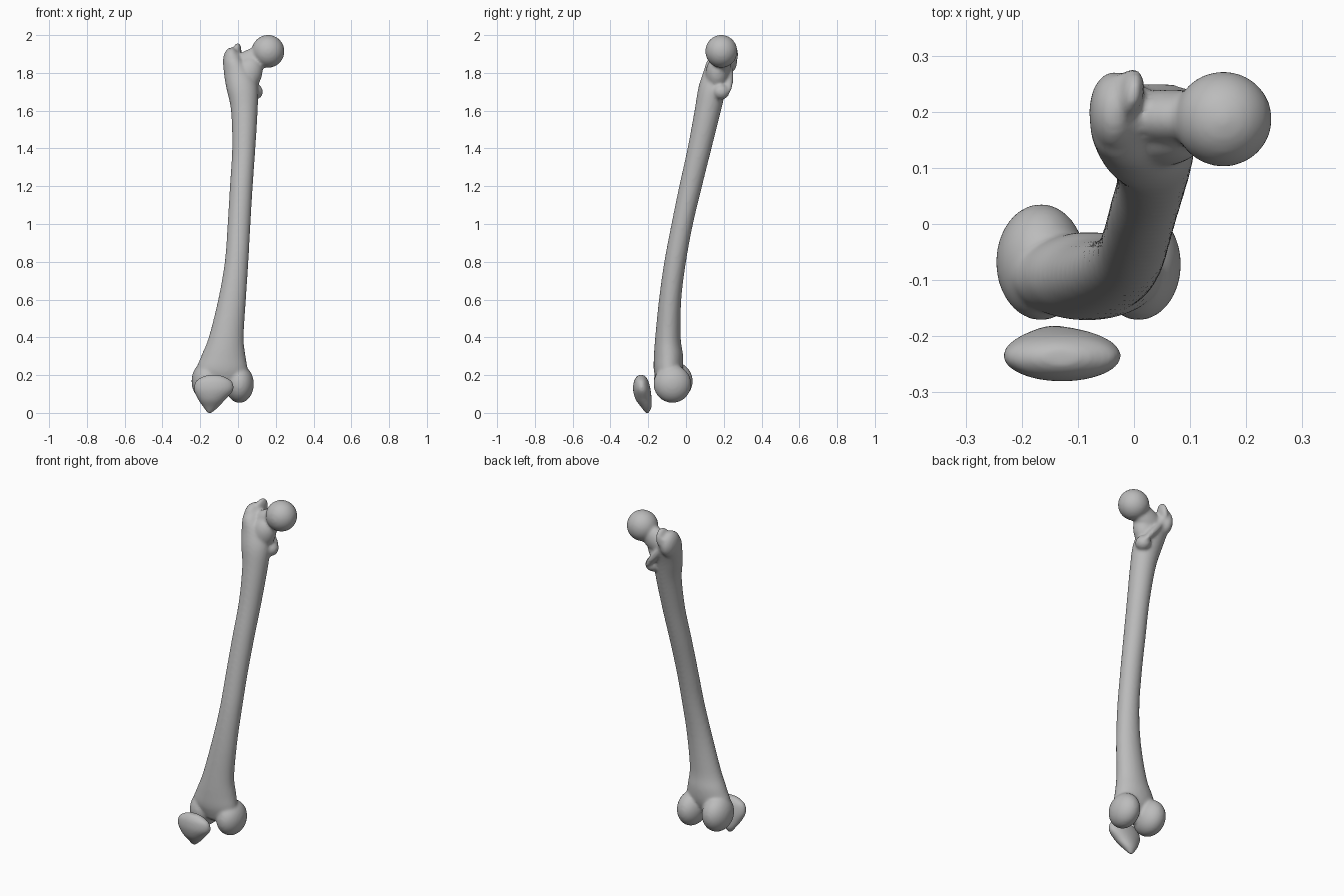
import bpy, bmesh, math
from mathutils import Matrix, Vector, Euler

cube = bpy.data.objects.get("Cube")
if cube:
    bpy.data.objects.remove(cube, do_unlink=True)

bone = bpy.data.materials.new("bone_gray")
bone.use_nodes = True
colour = (0.5, 0.5, 0.5, 1)
bone.diffuse_color = colour
bone.node_tree.nodes["Principled BSDF"].inputs["Base Color"].default_value = colour


def spline(a, b, c, d, t):
    return 0.5 * (2 * b + (c - a) * t + (2 * a - 5 * b + 4 * c - d) * t * t
                  + (3 * b - a - 3 * c + d) * t ** 3)


def loft(bm, rows, steps=5, sides=32):
    """Closed tube through oval sections given as (z, x0, x1, y0, y1)."""
    last = len(rows) - 1
    sections = []
    for i in range(last):
        near = [rows[max(0, min(last, i + k))] for k in (-1, 0, 1, 2)]
        sections += [[spline(*v, s / steps) for v in zip(*near)] for s in range(steps)]
    sections.append(rows[-1])
    rings = []
    for z, x0, x1, y0, y1 in sections:
        ring = []
        for k in range(sides):
            a = math.tau * k / sides
            ring.append(bm.verts.new(((x0 + x1) / 2 + (x1 - x0) / 2 * math.cos(a),
                                      (y0 + y1) / 2 + (y1 - y0) / 2 * math.sin(a), z)))
        rings.append(ring)
    for lo, hi in zip(rings, rings[1:]):
        for k in range(sides):
            n = (k + 1) % sides
            bm.faces.new((lo[k], lo[n], hi[n], hi[k]))
    bm.faces.new(rings[0])
    bm.faces.new(rings[-1])


def blob(bm, centre, radii, turn=(0, 0, 0)):
    """Ellipsoid, turned by degrees."""
    rot = Euler([math.radians(d) for d in turn]).to_matrix().to_4x4()
    m = Matrix.Translation(Vector(centre)) @ rot @ Matrix.Diagonal((*radii, 1))
    bmesh.ops.create_uvsphere(bm, u_segments=32, v_segments=20, radius=1, matrix=m)


def finish(name, bm, voxel, rounds):
    """Fuse overlapping parts into one smooth skin."""
    bmesh.ops.recalc_face_normals(bm, faces=bm.faces)
    mesh = bpy.data.meshes.new(name)
    bm.to_mesh(mesh)
    bm.free()
    mesh.materials.append(bone)
    obj = bpy.data.objects.new(name, mesh)
    bpy.context.collection.objects.link(obj)
    fuse = obj.modifiers.new("fuse", 'REMESH')
    fuse.mode = 'VOXEL'
    fuse.voxel_size = voxel
    fuse.use_smooth_shade = True
    soften = obj.modifiers.new("soften", 'SMOOTH')
    soften.factor = 0.5
    soften.iterations = rounds
    return obj


# Thigh bone: bowed shaft flaring towards the knee
bm = bmesh.new()
loft(bm, [
    (0.15, -0.17, 0.02, -0.15, -0.05),
    (0.22, -0.22, 0.05, -0.17, -0.02),
    (0.30, -0.195, 0.04, -0.17, -0.015),
    (0.40, -0.155, 0.03, -0.163, -0.028),
    (0.60, -0.105, 0.042, -0.143, -0.025),
    (0.80, -0.07, 0.055, -0.115, 0.0),
    (1.00, -0.055, 0.066, -0.077, 0.037),
    (1.20, -0.043, 0.078, -0.036, 0.085),
    (1.40, -0.031, 0.092, 0.008, 0.135),
    (1.60, -0.037, 0.104, 0.045, 0.185),
    (1.72, -0.062, 0.105, 0.065, 0.215),
    (1.80, -0.075, 0.08, 0.09, 0.24),
    (1.87, -0.078, 0.03, 0.115, 0.265),
    (1.91, -0.06, 0.01, 0.16, 0.265),
])

# Ball and neck
blob(bm, (0.159, 0.187, 1.914), (0.087, 0.085, 0.087))
blob(bm, (0.065, 0.19, 1.855), (0.115, 0.05, 0.068), (0, -28, 0))
blob(bm, (0.05, 0.165, 1.79), (0.075, 0.062, 0.1), (0, 25, 0))

# Large outer knob with its ridge, small inner knob and the crest between them
blob(bm, (-0.035, 0.2, 1.86), (0.045, 0.072, 0.075))
blob(bm, (-0.008, 0.232, 1.90), (0.024, 0.046, 0.06), (0, 8, -12))
blob(bm, (0.09, 0.185, 1.70), (0.042, 0.045, 0.042))
blob(bm, (0.04, 0.225, 1.785), (0.022, 0.026, 0.115), (0, -38, 0))

# Two rounded knee knuckles and the groove bridge in front
blob(bm, (-0.166, -0.068, 0.168), (0.08, 0.104, 0.104))
blob(bm, (0.008, -0.072, 0.153), (0.076, 0.1, 0.1))
blob(bm, (-0.075, -0.105, 0.2), (0.1, 0.055, 0.075))
finish("thigh_bone", bm, 0.008, 8)

# Kneecap: rounded triangle tapering to a lower tip
bm = bmesh.new()
loft(bm, [
    (0.0, -0.16, -0.14, -0.214, -0.198),
    (0.03, -0.183, -0.105, -0.237, -0.183),
    (0.07, -0.21, -0.068, -0.266, -0.182),
    (0.12, -0.232, -0.026, -0.28, -0.187),
    (0.165, -0.224, -0.032, -0.276, -0.198),
    (0.19, -0.19, -0.07, -0.263, -0.212),
    (0.2, -0.16, -0.1, -0.25, -0.225),
])
finish("kneecap", bm, 0.006, 3)
